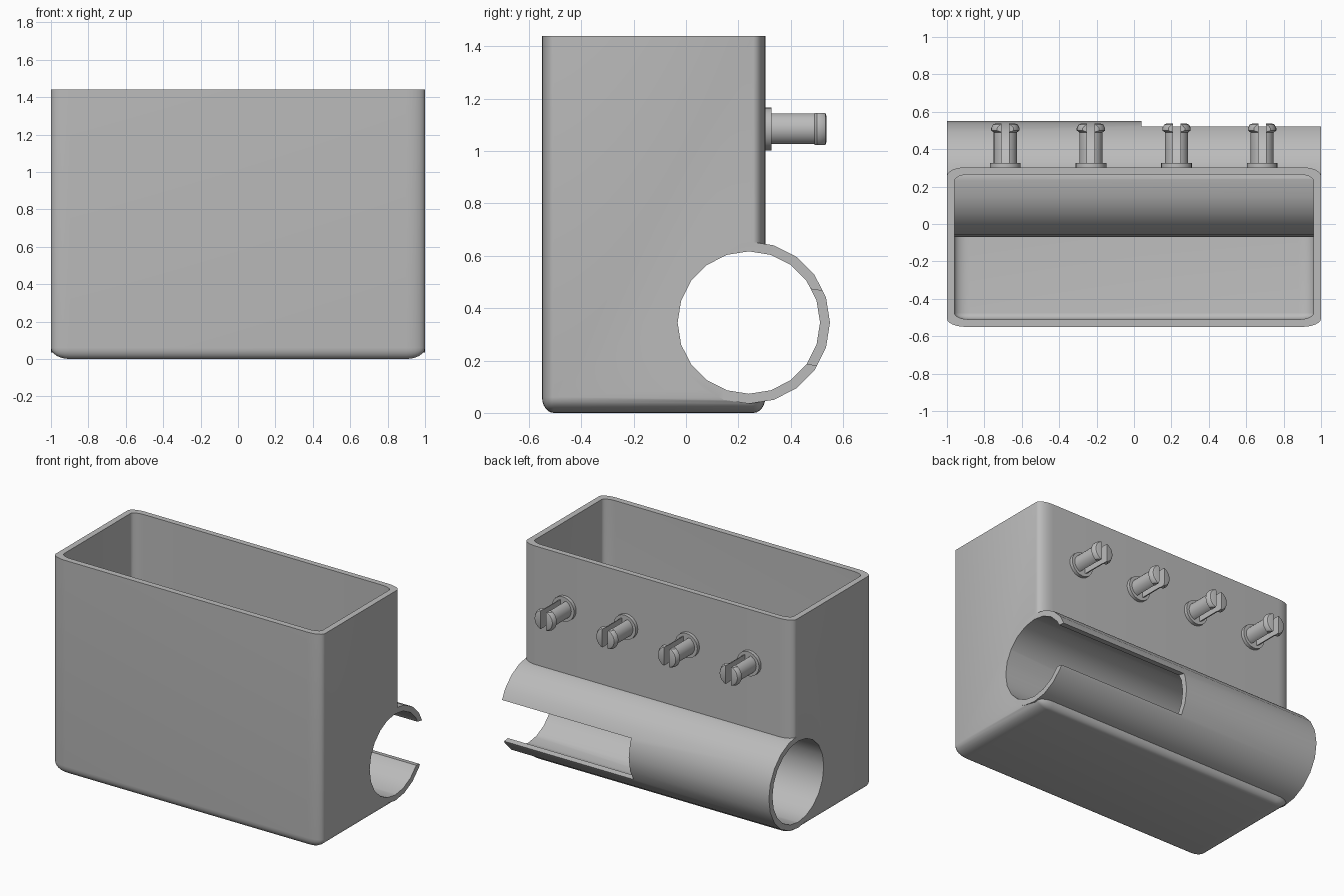
import bpy, bmesh, math
from mathutils import Matrix, Vector

old = bpy.data.objects.get("Cube")
if old:
    bpy.data.objects.remove(old)

grey = bpy.data.materials.new("plain_grey")
grey.use_nodes = True
grey.diffuse_color = (0.5, 0.5, 0.5, 1)
grey.node_tree.nodes["Principled BSDF"].inputs["Base Color"].default_value = (0.5, 0.5, 0.5, 1)

TUBE_Y, TUBE_Z = 0.24, 0.345


def to_object(name, bm):
    bmesh.ops.recalc_face_normals(bm, faces=bm.faces)
    mesh = bpy.data.meshes.new(name)
    bm.to_mesh(mesh)
    bm.free()
    mesh.materials.append(grey)
    ob = bpy.data.objects.new(name, mesh)
    bpy.context.collection.objects.link(ob)
    return ob


def activate(ob):
    bpy.ops.object.select_all(action='DESELECT')
    ob.select_set(True)
    bpy.context.view_layer.objects.active = ob


def smooth(ob):
    activate(ob)
    bpy.ops.object.shade_smooth_by_angle(angle=math.radians(30))


def combine(ob, tool, operation):
    """Apply a boolean and discard the tool."""
    mod = ob.modifiers.new(operation, 'BOOLEAN')
    mod.operation, mod.solver, mod.object = operation, 'EXACT', tool
    activate(ob)
    bpy.ops.object.modifier_apply(modifier=mod.name)
    bpy.data.objects.remove(tool)


def rounded_tub(name, low, high, radii):
    """Box with rounded uprights and base; radii differ per axis."""
    low, high, radii = Vector(low), Vector(high), Vector(radii)
    size = high - low
    bm = bmesh.new()
    bmesh.ops.create_cube(bm, size=1)
    bmesh.ops.scale(bm, vec=[s / r for s, r in zip(size, radii)], verts=bm.verts)
    edges = [e for e in bm.edges if min(v.co.z for v in e.verts) < 0]
    bmesh.ops.bevel(bm, geom=edges, offset=1, segments=6, profile=0.5, affect='EDGES')
    bmesh.ops.scale(bm, vec=radii, verts=bm.verts)
    bmesh.ops.translate(bm, vec=(low + high) / 2, verts=bm.verts)
    return to_object(name, bm)


def rod(name, radius, length):
    """Twenty-sided cylinder along x on the tube axis."""
    bm = bmesh.new()
    place = Matrix.Translation((0, TUBE_Y, TUBE_Z)) @ Matrix.Rotation(math.pi / 2, 4, 'Y')
    bmesh.ops.create_cone(bm, cap_ends=True, segments=20, radius1=radius,
                          radius2=radius, depth=length, matrix=place)
    return to_object(name, bm)


def lathe(bm, profile, sides=24):
    """Revolve (radius, y) points around the y axis, closing both ends."""
    rings = []
    for radius, y in profile:
        rings.append([bm.verts.new((radius * math.cos(2 * math.pi * i / sides), y,
                                    radius * math.sin(2 * math.pi * i / sides)))
                      for i in range(sides)])
    for a, b in zip(rings, rings[1:]):
        for i in range(sides):
            j = (i + 1) % sides
            bm.faces.new((a[i], a[j], b[j], b[i]))
    bm.faces.new(rings[0])
    bm.faces.new(rings[-1])
    bmesh.ops.recalc_face_normals(bm, faces=bm.faces)


def trim(bm, point, normal):
    """Cut away the side the normal points to and cap the cut."""
    geom = bm.verts[:] + bm.edges[:] + bm.faces[:]
    bmesh.ops.bisect_plane(bm, geom=geom, plane_co=point, plane_no=normal, clear_outer=True)
    bmesh.ops.holes_fill(bm, edges=[e for e in bm.edges if e.is_boundary], sides=0)


# Container with the tube running through its lower back
body = rounded_tub("container", (-1, -0.55, 0), (1, 0.303, 1.44), (0.1, 0.045, 0.06))
combine(body, rod("tube", 0.31, 2), 'UNION')
cavity = rounded_tub("cavity", (-0.96, -0.51, 0.045), (0.96, 0.265, 1.6), (0.08, 0.035, 0.05))
combine(cavity, rod("tube_copy", 0.31, 2.2), 'DIFFERENCE')
combine(body, cavity, 'DIFFERENCE')
combine(body, rod("bore", 0.272, 2.4), 'DIFFERENCE')

# Slot along the left half of the tube
bm = bmesh.new()
bmesh.ops.create_cube(bm, size=1)
bmesh.ops.scale(bm, vec=(1.2, 0.3, 0.285), verts=bm.verts)
bmesh.ops.transform(bm, verts=bm.verts, matrix=Matrix.Translation((0.64, 0.52, 0.322))
                    @ Matrix.Rotation(math.radians(-9), 4, 'X'))
combine(body, to_object("slot", bm), 'DIFFERENCE')
smooth(body)

# Split snap pegs, each on a round collar
for n in range(4):
    spot = (-0.688 + 0.4577 * n, 0.3, 1.085)
    bm = bmesh.new()
    lathe(bm, [(0.082, -0.01), (0.082, 0.026)])
    collar = to_object(f"peg_collar_{n + 1}", bm)

    bm = bmesh.new()
    lathe(bm, [(0.062, 0.01), (0.062, 0.19), (0.076, 0.2), (0.076, 0.213),
               (0.066, 0.232), (0.055, 0.236)])
    trim(bm, (0, 0, 0.061), (0, 0, 1))
    trim(bm, (0, 0, -0.061), (0, 0, -1))
    trim(bm, (0.02, 0, 0), (-1, 0, 0))
    peg = to_object(f"split_peg_{n + 1}", bm)
    activate(peg)
    mirror = peg.modifiers.new("mirror", 'MIRROR')
    mirror.use_mirror_merge = False
    bpy.ops.object.modifier_apply(modifier=mirror.name)
    for ob in (collar, peg):
        ob.location = spot
        smooth(ob)
